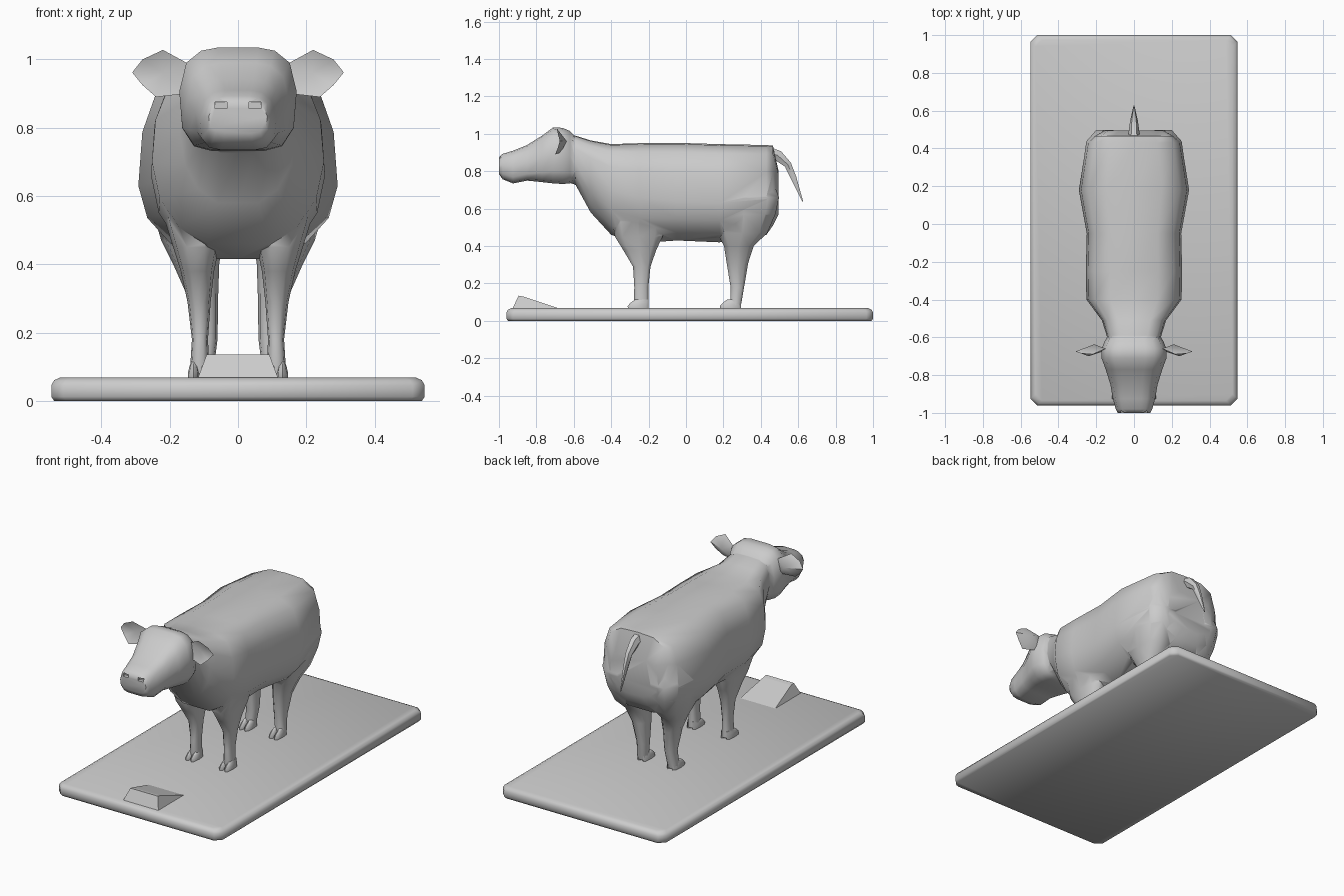
import bpy, bmesh, math


def mesh_object(name, verts, faces):
    bm = bmesh.new()
    vs = [bm.verts.new(v) for v in verts]
    for f in faces:
        bm.faces.new([vs[i] for i in f])
    bmesh.ops.recalc_face_normals(bm, faces=bm.faces)
    me = bpy.data.meshes.new(name)
    bm.to_mesh(me)
    bm.free()
    ob = bpy.data.objects.new(name, me)
    bpy.context.collection.objects.link(ob)
    return ob


def loft(name, rings):
    """Skin a list of equal-length rings and cap both ends."""
    n = len(rings[0])
    faces = [(r * n + i, r * n + (i + 1) % n, (r + 1) * n + (i + 1) % n, (r + 1) * n + i)
             for r in range(len(rings) - 1) for i in range(n)]
    faces += [tuple(range(n)), tuple(range((len(rings) - 1) * n, len(rings) * n))]
    return mesh_object(name, [p for r in rings for p in r], faces)


def section(half, y, top, bot, w, mid):
    """Mirrored upright section at y from a unit half profile (top to bottom)."""
    pts = [(w * u, y, mid + v * ((top - mid) if v > 0 else (mid - bot))) for u, v in half]
    return pts + [(-x, yy, z) for x, yy, z in pts[-2:0:-1]]


def oval(z, x0, x1, y0, y1, side=1, n=10, power=0.8):
    """Flat rounded section at height z filling the given box."""
    ring = []
    for i in range(n):
        a = math.tau * i / n
        c, s = math.cos(a), math.sin(a)
        u = math.copysign(abs(c) ** power, c)
        v = math.copysign(abs(s) ** power, s)
        ring.append((side * ((x0 + x1) / 2 + u * (x1 - x0) / 2),
                     (y0 + y1) / 2 + v * (y1 - y0) / 2, z))
    return ring


def combine(target, other, operation):
    mod = target.modifiers.new("combine", 'BOOLEAN')
    mod.operation = operation
    mod.solver = 'EXACT'
    mod.object = other
    bpy.context.view_layer.objects.active = target
    bpy.ops.object.modifier_apply(modifier=mod.name)
    bpy.data.objects.remove(other, do_unlink=True)


# Base slab with clipped corners and a chamfered top
def slab_ring(z, inset):
    x, y0, y1, c = 0.547 - inset, -0.96 + inset, 1.0 - inset, 0.035
    return [(x - c, y0, z), (x, y0 + c, z), (x, y1 - c, z), (x - c, y1, z),
            (-x + c, y1, z), (-x, y1 - c, z), (-x, y0 + c, z), (-x + c, y0, z)]


loft("base", [slab_ring(0, 0.008), slab_ring(0.012, 0), slab_ring(0.045, 0),
              slab_ring(0.06, 0.008), slab_ring(0.068, 0.025)])

# Sloping block in front of the animal
loft("front_block", [[(-0.12, -0.93, 0.06), (0.12, -0.93, 0.06), (0.12, -0.66, 0.06), (-0.12, -0.66, 0.06)],
                     [(-0.092, -0.895, 0.135), (0.092, -0.895, 0.135), (0.092, -0.87, 0.13), (-0.092, -0.87, 0.13)]])

# Torso and neck: y, top, bottom, half width, height of widest point
torso = [(0, 1), (0.5, 0.98), (0.83, 0.84), (0.96, 0.5), (1, 0),
         (0.91, -0.45), (0.68, -0.8), (0.35, -1), (0, -1)]
body = loft("body", [section(torso, *s) for s in [
    (-0.68, 0.99, 0.76, 0.12, 0.87),
    (-0.59, 0.99, 0.727, 0.145, 0.85),
    (-0.51, 0.965, 0.58, 0.17, 0.78),
    (-0.40, 0.945, 0.46, 0.252, 0.70),
    (-0.25, 0.95, 0.415, 0.255, 0.66),
    (-0.05, 0.952, 0.43, 0.25, 0.64),
    (0.18, 0.945, 0.42, 0.292, 0.63),
    (0.43, 0.94, 0.46, 0.252, 0.65),
    (0.465, 0.937, 0.51, 0.215, 0.66),
    (0.495, 0.80, 0.57, 0.16, 0.67)]])

# Head
skull = [(0, 1), (0.35, 1), (0.63, 0.93), (0.88, 0.67), (1, 0.05),
         (0.95, -0.6), (0.75, -0.92), (0.45, -1), (0, -1)]
head = loft("head", [section(skull, *s) for s in [
    (-0.57, 0.96, 0.76, 0.125, 0.87),
    (-0.62, 1.015, 0.735, 0.155, 0.88),
    (-0.66, 1.032, 0.732, 0.172, 0.90),
    (-0.71, 1.035, 0.735, 0.172, 0.90),
    (-0.77, 0.99, 0.742, 0.15, 0.87),
    (-0.85, 0.94, 0.75, 0.125, 0.84),
    (-0.925, 0.91, 0.735, 0.112, 0.82),
    (-0.98, 0.893, 0.757, 0.097, 0.83),
    (-1.0, 0.875, 0.785, 0.086, 0.83)]])
for side in (1, -1):
    bpy.ops.mesh.primitive_cube_add(size=1, location=(side * 0.05, -0.995, 0.866))
    nostril = bpy.context.object
    nostril.scale = (0.036, 0.03, 0.018)
    combine(head, nostril, 'DIFFERENCE')
combine(body, head, 'UNION')

# Leg sections: z, x range, y range
front = [(0.64, 0.05, 0.235, -0.39, -0.12), (0.53, 0.05, 0.215, -0.40, -0.11),
         (0.45, 0.055, 0.19, -0.385, -0.12), (0.38, 0.07, 0.168, -0.34, -0.155),
         (0.29, 0.08, 0.148, -0.285, -0.188), (0.18, 0.088, 0.135, -0.278, -0.20),
         (0.10, 0.084, 0.14, -0.28, -0.20), (0.075, 0.084, 0.14, -0.275, -0.20)]
rear = [(0.80, 0.06, 0.22, 0.20, 0.45), (0.66, 0.04, 0.27, 0.12, 0.505),
        (0.57, 0.04, 0.255, 0.13, 0.485), (0.47, 0.045, 0.225, 0.16, 0.44),
        (0.40, 0.055, 0.19, 0.20, 0.365), (0.31, 0.058, 0.15, 0.215, 0.335),
        (0.18, 0.06, 0.125, 0.237, 0.312), (0.10, 0.07, 0.13, 0.235, 0.298),
        (0.075, 0.07, 0.13, 0.235, 0.293)]
for side, label in ((1, "right"), (-1, "left")):
    for kind, secs in (("front", front), ("rear", rear)):
        leg = loft(f"{kind}_leg_{label}", [oval(*s, side=side) for s in secs])
        combine(body, leg, 'UNION')
        # Cloven hoof: two toes per foot
        inner, heel = (0.08, -0.20) if kind == "front" else (0.066, 0.293)
        for t in range(2):
            a = inner + t * 0.034
            b = a + 0.032
            loft(f"{kind}_hoof_{label}_{t + 1}", [
                oval(z, a + d, b - d, heel - length, heel, side, 8)
                for z, d, length in ((0.062, 0, 0.11), (0.08, -0.001, 0.112),
                                     (0.098, 0.003, 0.095), (0.115, 0.008, 0.07))])

    # Leaf-shaped ear with hollow front
    rim = [(0.15, -0.66, 0.99), (0.22, -0.69, 1.028), (0.28, -0.685, 1.0), (0.31, -0.675, 0.962),
           (0.28, -0.685, 0.925), (0.24, -0.70, 0.89), (0.15, -0.67, 0.90)]
    pts = [(side * x, y, z) for x, y, z in rim + [(0.22, -0.667, 0.96), (0.21, -0.637, 0.96)]]
    mesh_object(f"ear_{label}", pts, [(i, (i + 1) % 7, c) for i in range(7) for c in (7, 8)])

# Tail: tapering and hanging; centre y, z, half width, half depth, tilt
rings = []
for y, z, w, d, tilt in ((0.44, 0.90, 0.03, 0.035, 70), (0.49, 0.885, 0.028, 0.033, 50),
                         (0.545, 0.835, 0.021, 0.022, 35), (0.575, 0.765, 0.014, 0.018, 22),
                         (0.624, 0.638, 0.003, 0.003, 20)):
    t = math.radians(tilt)
    rings.append([(w * math.cos(a), y + d * math.sin(a) * math.cos(t), z + d * math.sin(a) * math.sin(t))
                  for a in (math.tau * i / 6 for i in range(6))])
loft("tail", rings)

# Smooth shading everywhere except hard corners
bpy.ops.object.select_all(action='SELECT')
bpy.context.view_layer.objects.active = body
bpy.ops.object.shade_smooth_by_angle(angle=math.radians(52))
bpy.ops.object.select_all(action='DESELECT')
bpy.data.objects["front_block"].data.shade_flat()
